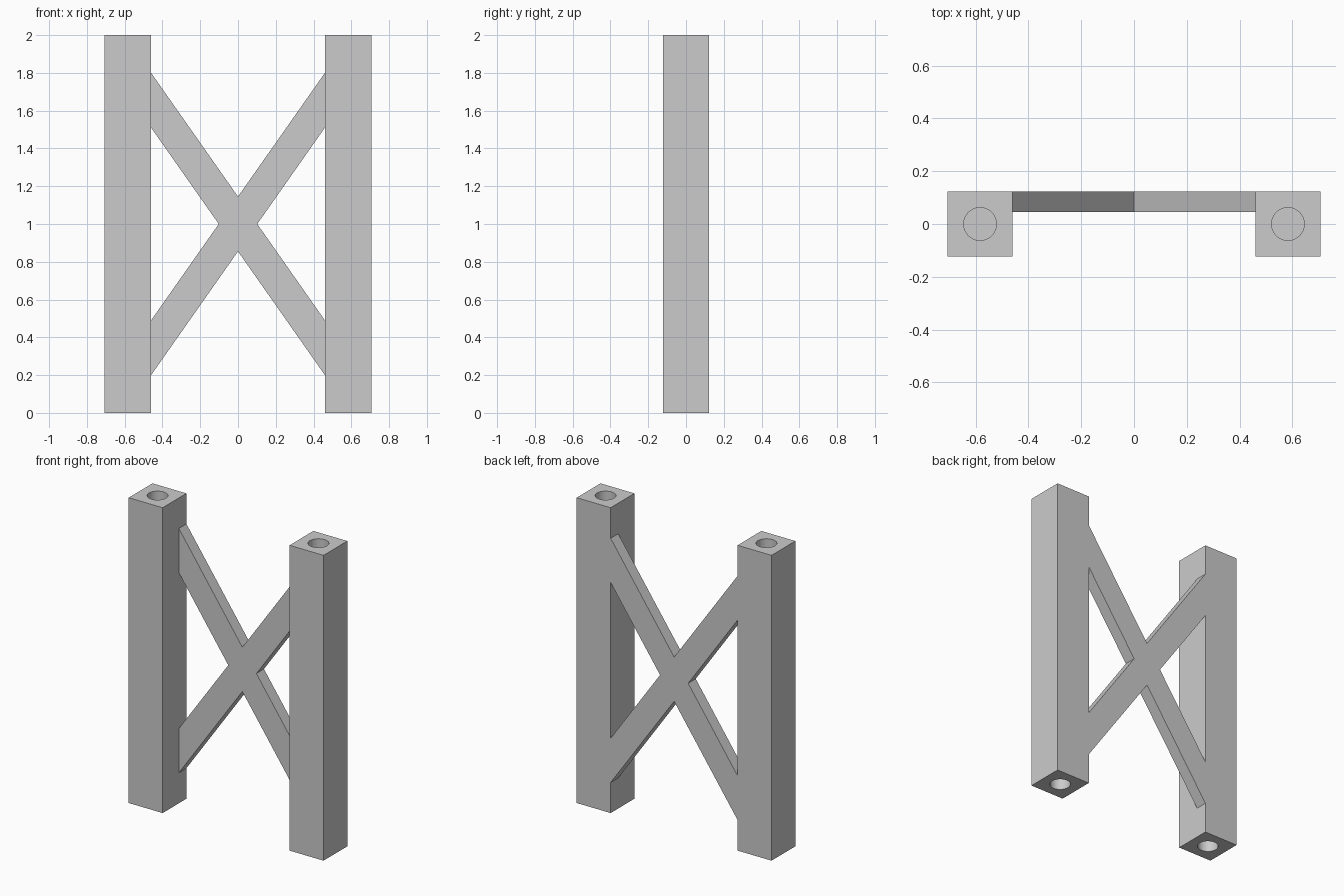
import bpy
import bmesh
import math

old = bpy.data.objects.get("Cube")
if old:
    bpy.data.objects.remove(old, do_unlink=True)

HEIGHT = 2.0
POST = 0.246            # post width and depth
POST_X = 0.583          # post centre line
INNER_X = POST_X - POST / 2
HOLE_R, HOLE_DEPTH = 0.062, 0.25
BRACE_FRONT, BRACE_BACK = 0.045, POST / 2

grey = bpy.data.materials.new("plain grey")
grey.use_nodes = True
colour = (0.6, 0.6, 0.6, 1)
grey.diffuse_color = colour
grey.node_tree.nodes["Principled BSDF"].inputs["Base Color"].default_value = colour


def select_only(obj):
    bpy.ops.object.select_all(action="DESELECT")
    obj.select_set(True)
    bpy.context.view_layer.objects.active = obj


def drill(post, z):
    """Cut a blind round hole into the post end at height z."""
    bpy.ops.mesh.primitive_cylinder_add(
        vertices=48, radius=HOLE_R, depth=HOLE_DEPTH * 2,
        location=(post.location.x, 0, z))
    cutter = bpy.context.object
    cutter.hide_render = True
    mod = post.modifiers.new("socket", "BOOLEAN")
    mod.operation = "DIFFERENCE"
    mod.solver = "EXACT"
    mod.object = cutter
    select_only(post)
    bpy.ops.object.modifier_apply(modifier=mod.name)
    bpy.data.objects.remove(cutter, do_unlink=True)


# Square posts with a round socket in each end
for name, side in (("left_post", 1), ("right_post", -1)):
    bpy.ops.mesh.primitive_cube_add(size=1, location=(side * POST_X, 0, HEIGHT / 2))
    post = bpy.context.object
    post.name = name
    post.scale = (POST, POST, HEIGHT)
    bpy.ops.object.transform_apply(location=False, rotation=False, scale=True)
    for z in (0, HEIGHT):
        drill(post, z)
    post.data.materials.clear()
    post.data.materials.append(grey)
    select_only(post)
    bpy.ops.object.shade_smooth_by_angle(angle=math.radians(30))

# Crossed brace: one X outline, flush with the back of the posts
quarter = [(0.102, 0), (INNER_X, 0.51), (INNER_X, 0.80), (0, 0.145)]
upper = quarter + [(-x, z) for x, z in reversed(quarter[:3])]
outline = upper + [(x, -z) for x, z in reversed(upper[1:-1])]

bm = bmesh.new()
face = bm.faces.new([bm.verts.new((x, BRACE_FRONT, HEIGHT / 2 + z)) for x, z in outline])
ext = bmesh.ops.extrude_face_region(bm, geom=[face])
moved = [v for v in ext["geom"] if isinstance(v, bmesh.types.BMVert)]
bmesh.ops.translate(bm, verts=moved, vec=(0, BRACE_BACK - BRACE_FRONT, 0))
bmesh.ops.recalc_face_normals(bm, faces=bm.faces)
mesh = bpy.data.meshes.new("cross_brace")
bm.to_mesh(mesh)
bm.free()
mesh.materials.append(grey)
bpy.context.collection.objects.link(bpy.data.objects.new("cross_brace", mesh))
